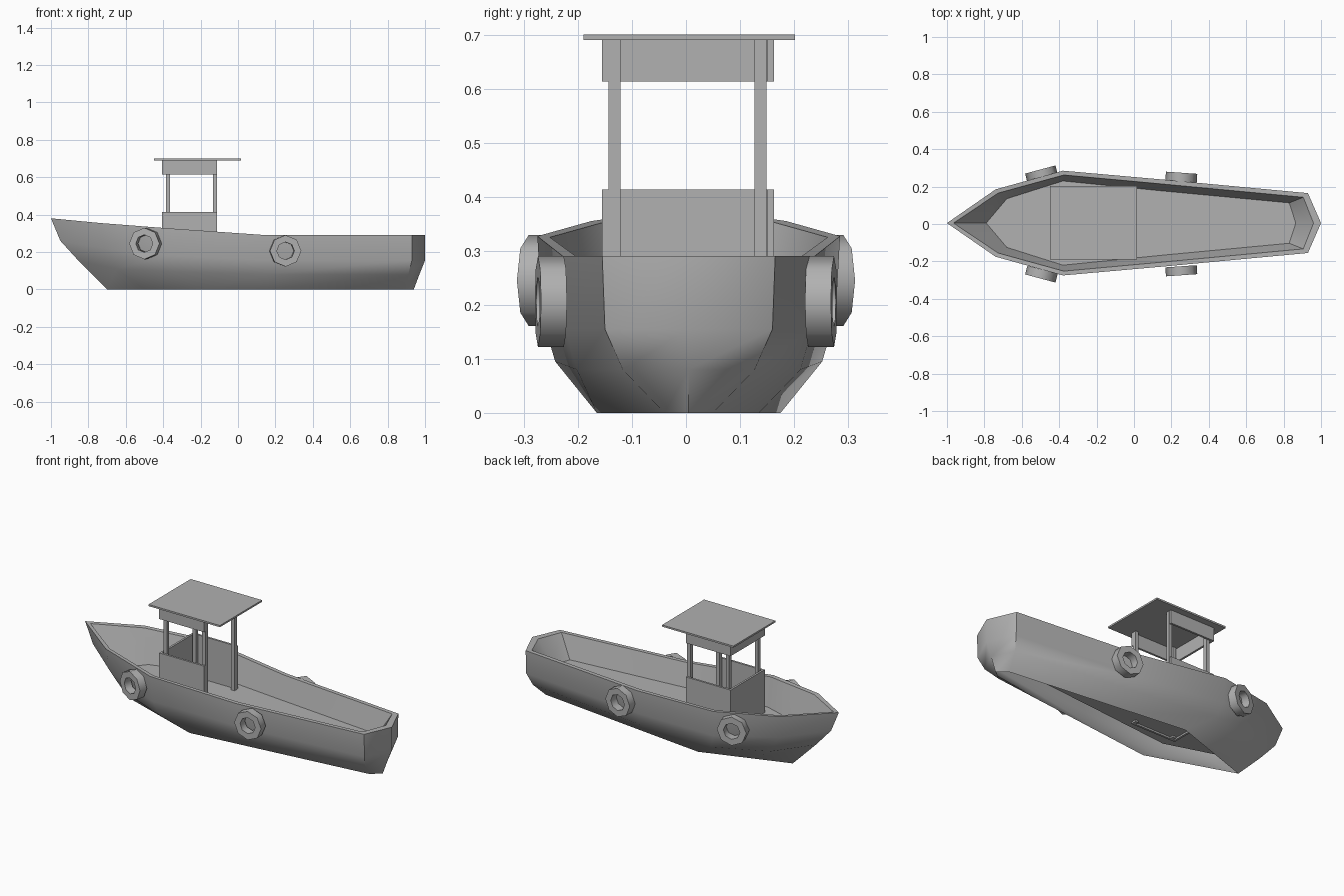
import bpy, bmesh, math
from mathutils import Matrix

if "Cube" in bpy.data.objects:
    bpy.data.objects.remove(bpy.data.objects["Cube"])

YC = 0.005  # centreline of hull and cabin
GREY = bpy.data.materials.new("dark_grey")
GREY.diffuse_color = (.44, .44, .44, 1)
GREY.use_nodes = True
GREY.node_tree.nodes["Principled BSDF"].inputs["Base Color"].default_value = GREY.diffuse_color


def finish(name, bm, smooth=None, recalc=True):
    if recalc:
        bmesh.ops.recalc_face_normals(bm, faces=bm.faces)
    me = bpy.data.meshes.new(name)
    bm.to_mesh(me)
    bm.free()
    me.materials.append(GREY)
    ob = bpy.data.objects.new(name, me)
    bpy.context.collection.objects.link(ob)
    if smooth:
        bpy.ops.object.select_all(action='DESELECT')
        ob.select_set(True)
        bpy.context.view_layer.objects.active = ob
        bpy.ops.object.shade_smooth_by_angle(angle=math.radians(smooth))
    return ob


def ring(bm, half):
    """Full mirrored loop from half an outline running bow to stern."""
    pts = list(half) + [(x, -y, z) for x, y, z in half[-2:0:-1]]
    return [bm.verts.new((x, y + YC, z)) for x, y, z in pts]


def box(name, x0, x1, y0, y1, z0, z1):
    bm = bmesh.new()
    bmesh.ops.create_cube(bm, size=1)
    for v in bm.verts:
        v.co = (x1 if v.co.x > 0 else x0, y1 if v.co.y > 0 else y0, z1 if v.co.z > 0 else z0)
    return finish(name, bm)


# Hull: inner wall from deck up to the rim, then outer skin down to the open bottom
deck_half = [(-.79, 0, .16), (-.68, .13, .16), (-.38, .225, .16),
             (.15, .172, .16), (.83, .108, .16), (.865, 0, .16)]
levels = [
    deck_half,
    [(-.965, 0, .375), (-.727, .16, .352), (-.375, .257, .325), (.15, .209, .29), (.905, .138, .29), (.96, 0, .29)],
    [(-1, 0, .38), (-.74, .18, .355), (-.38, .28, .327), (.15, .233, .29), (.93, .16, .29), (1, 0, .29)],
    [(-.95, 0, .26), (-.72, .165, .22), (-.37, .272, .18), (.15, .228, .155), (.93, .155, .155), (1, 0, .155)],
    [(-.85, 0, .15), (-.65, .138, .11), (-.34, .247, .095), (.15, .207, .08), (.91, .122, .08), (.97, 0, .08)],
    [(-.7, 0, 0), (-.5, .068, 0), (-.2, .17, 0), (.15, .13, 0), (.88, .045, 0), (.94, 0, 0)],
]
bm = bmesh.new()
rings = [ring(bm, l) for l in levels]
n = len(rings[0])
for a, b in zip(rings, rings[1:]):
    for i in range(n):
        j = (i + 1) % n
        bm.faces.new((a[i], a[j], b[j], b[i]))
finish("hull", bm, 52, recalc=False)

# Deck
bm = bmesh.new()
bm.faces.new(ring(bm, deck_half)[::-1])
finish("deck", bm, recalc=False)

# Cabin: low wall and top band, both open at the back
for part, z0, z1 in (("wall", .15, .413), ("band", .613, .69)):
    box("front_" + part, -.405, -.393, -.155, .163, z0, z1)
    box("left_" + part, -.393, -.113, -.155, -.143, z0, z1)
    box("right_" + part, -.393, -.113, .151, .163, z0, z1)

# Cabin posts and roof
for x in (-.385, -.133):
    for y in (-.143, .127):
        box("post", x, x + .021, y, y + .022, .15, .69)
box("roof", -.45, .015, -.19, .202, .69, .70)

# Tyre fenders: eight-sided rings hung along the hull
for side in (-1, 1):
    for x, y, z, tilt in ((-.495, .268, .245, 15), (.253, .25, .206, -4)):
        bm = bmesh.new()
        loops = []
        for r, d in ((.084, -.024), (.084, .024), (.047, .024), (.047, -.024)):
            loops.append([bm.verts.new((r * math.cos(k * math.pi / 4), d,
                                        r * math.sin(k * math.pi / 4))) for k in range(8)])
        for a, b in zip(loops, loops[1:] + loops[:1]):
            for k in range(8):
                m = (k + 1) % 8
                bm.faces.new((a[k], a[m], b[m], b[k]))
        mat = Matrix.Translation((x, y, z)) @ Matrix.Rotation(math.radians(tilt), 4, 'Z')
        bm.transform(Matrix.Diagonal((1, side, 1, 1)) @ mat)
        finish("tyre_fender", bm, 50)
